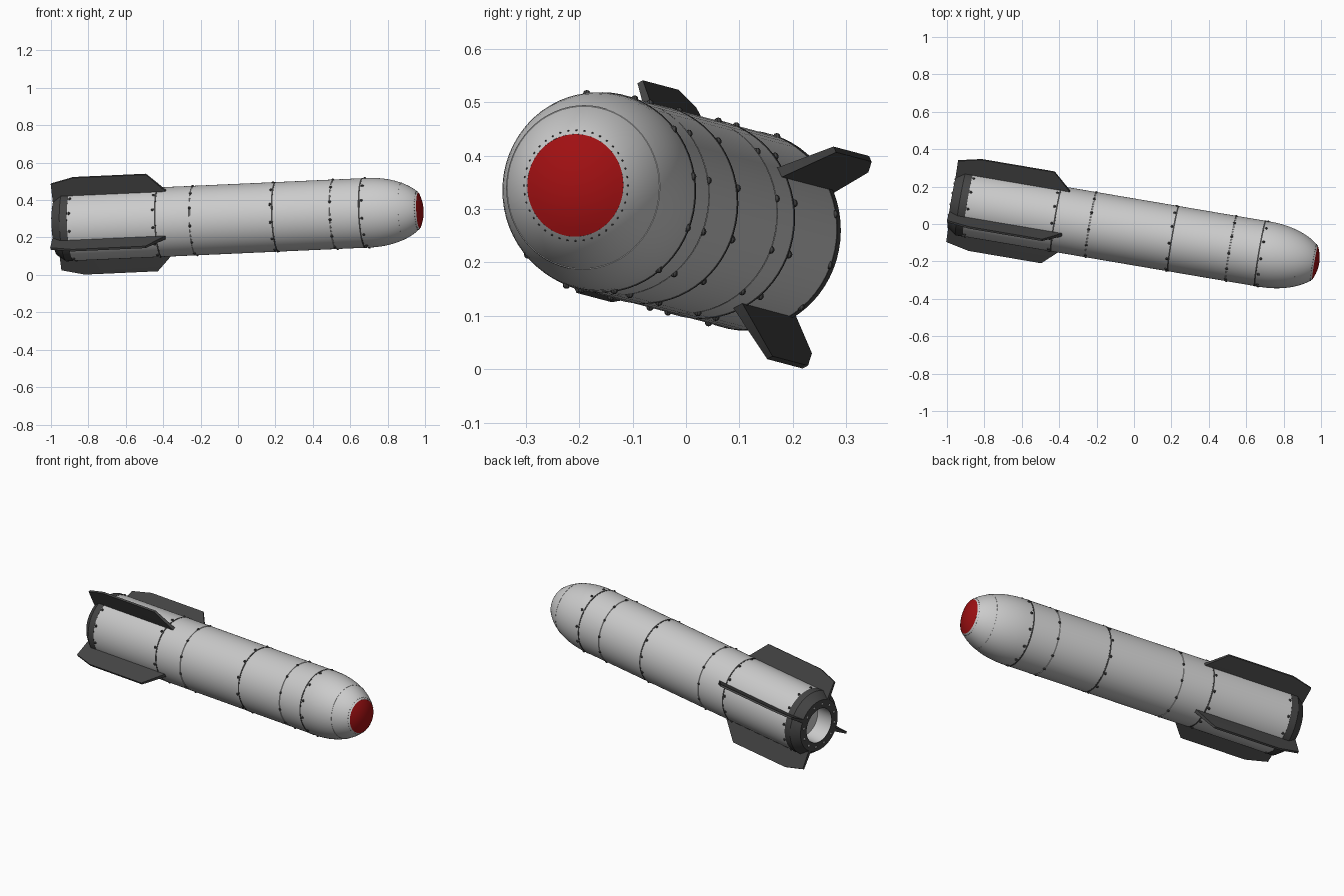
import bpy, bmesh, math
from mathutils import Matrix, Vector

if "Cube" in bpy.data.objects:
    bpy.data.objects.remove(bpy.data.objects["Cube"])

# Body frame: local x runs along the tilted axis, cross-section slightly narrow in y
D = Vector((1, -0.17, 0.045))
Y = Vector((0, 0, 1)).cross(D).normalized()
Z = D.cross(Y).normalized()
FRAME = Matrix((D, Y * 0.95, Z)).transposed().to_4x4()
FRAME.translation = (0, -0.0426, 0.3007)
R = 0.186


def material(name, rgb):
    m = bpy.data.materials.new(name)
    m.diffuse_color = (*rgb, 1)
    m.use_nodes = True
    m.node_tree.nodes["Principled BSDF"].inputs["Base Color"].default_value = m.diffuse_color
    return m


DARK = material("dark_metal", (0.06, 0.06, 0.06))
RED = material("red_paint", (0.35, 0.005, 0.006))


def finish(name, bm, mat=None):
    bmesh.ops.recalc_face_normals(bm, faces=bm.faces)
    me = bpy.data.meshes.new(name)
    bm.to_mesh(me)
    bm.free()
    ob = bpy.data.objects.new(name, me)
    bpy.context.collection.objects.link(ob)
    ob.matrix_world = FRAME
    if mat:
        me.materials.append(mat)
    bpy.ops.object.select_all(action='DESELECT')
    ob.select_set(True)
    bpy.context.view_layer.objects.active = ob
    bpy.ops.object.shade_smooth_by_angle(angle=math.radians(30))
    return ob


def lathe(name, profile, mat=None, closed=False, n=64):
    bm = bmesh.new()
    rings = [[bm.verts.new((x, r * math.cos(2 * math.pi * i / n), r * math.sin(2 * math.pi * i / n)))
              for i in range(n)] for x, r in profile]
    pairs = list(zip(rings, rings[1:])) + ([(rings[-1], rings[0])] if closed else [])
    for a, b in pairs:
        for i in range(n):
            j = (i + 1) % n
            bm.faces.new((a[i], a[j], b[j], b[i]))
    bmesh.ops.remove_doubles(bm, verts=bm.verts, dist=1e-5)
    return finish(name, bm, mat)


def studs(name, x, r, size, count, mat, flat_axis=None):
    bm = bmesh.new()
    for k in range(count):
        a = math.radians(9) + 2 * math.pi * k / count
        bmesh.ops.create_uvsphere(bm, u_segments=8, v_segments=6, radius=size,
                                  matrix=Matrix.Translation((x, r * math.cos(a), r * math.sin(a))))
    return finish(name, bm, mat)


# Main hull: tube, shallow panel grooves, and elliptical nose
def nose_r(x):
    return R * math.sqrt(1 - ((x - 0.70) / 0.313) ** 2)


hull = [(-0.885, R)]
for x in (-0.23, 0.52):
    hull += [(x - 0.003, R), (x - 0.002, R - 0.003), (x + 0.002, R - 0.003), (x + 0.003, R)]
hull += [(0.70 + 0.268 * math.sin(math.pi / 2 * i / 16), 0) for i in range(17)]
hull = [(x, r if r else nose_r(x)) for x, r in hull]
lathe("hull", hull)

# Red nose cap, gently domed
lathe("nose_cap", [(0.968 + 0.022 * (1 - (i / 6) ** 2), 0.096 * i / 6) for i in range(6, -1, -1)], RED)

# Fine ring on the nose and its small rivets
lathe("nose_seam", [(0.877, nose_r(0.877) + 0.001), (0.88, nose_r(0.88) + 0.001),
                    (0.88, 0.148), (0.877, 0.148)], None, True)
studs("nose_rivets", 0.960, nose_r(0.960), 0.002, 40, DARK)

# Dark joint bands between hull sections
for i, x in enumerate((-0.415, 0.21, 0.675)):
    lathe(f"joint_band_{i + 1}", [(x - 0.004, R - 0.004), (x - 0.004, R + 0.0015),
                                  (x + 0.004, R + 0.0015), (x + 0.004, R - 0.004)], DARK, True)

# Bolt rings around the hull
for i, x in enumerate((-0.875, -0.427, -0.23, 0.20, 0.52, 0.69)):
    studs(f"bolt_ring_{i + 1}", x, R, 0.0075, 12, DARK)

# Tail collar with chamfered rear and open nozzle
lathe("tail_collar", [(-0.885, R - 0.02), (-0.885, R + 0.001), (-0.925, R + 0.001),
                      (-0.972, 0.152), (-0.972, 0.102), (-0.885, 0.102)], DARK, True)
lathe("nozzle_liner", [(-0.970, 0.1015), (-0.87, 0.0985), (-0.87, 0)])
studs("tail_bolts", -0.972, 0.127, 0.007, 12, None)

# Four swept fins, tapered towards the tip
FIN = [(-0.36, 0.17), (-0.365, 0.186), (-0.46, 0.290), (-0.85, 0.290), (-0.972, 0.258), (-0.972, 0.15)]
for k in range(4):
    bm = bmesh.new()
    turn = Matrix.Rotation(math.radians(27 + 90 * k), 4, 'X')
    sides = [[bm.verts.new(turn @ Vector((x, r, s * (0.010 if r < 0.2 else 0.006)))) for x, r in FIN]
             for s in (-1, 1)]
    for side in sides:
        bm.faces.new(side)
    for i in range(len(FIN)):
        j = (i + 1) % len(FIN)
        bm.faces.new((sides[0][i], sides[0][j], sides[1][j], sides[1][i]))
    bmesh.ops.triangulate(bm, faces=bm.faces)
    finish(f"fin_{k + 1}", bm, DARK)
